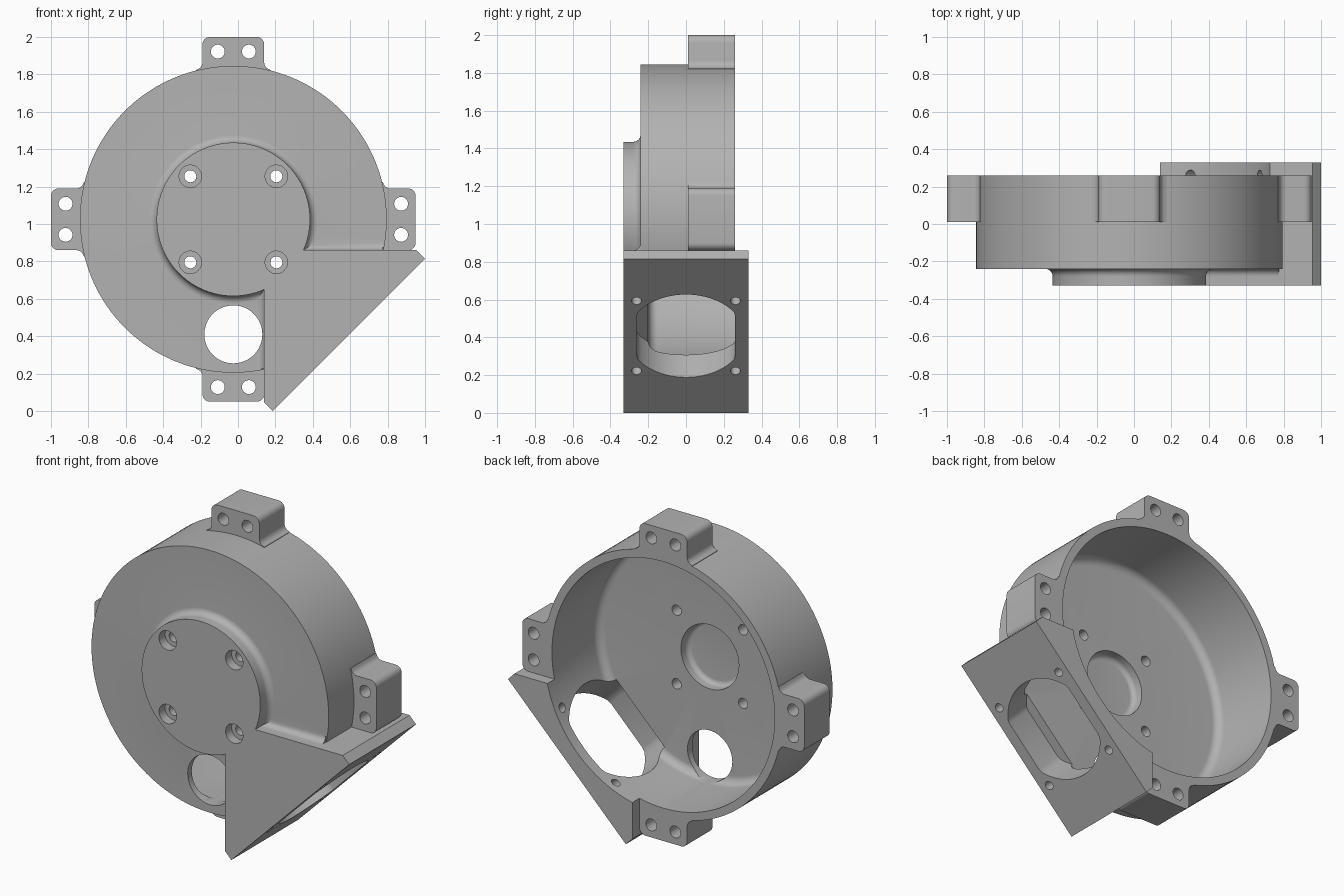
import bpy, bmesh
from math import pi, sin, cos, radians
from mathutils import Vector

if "Cube" in bpy.data.objects:
    bpy.data.objects.remove(bpy.data.objects["Cube"], do_unlink=True)

X, Y, Z = Vector((1, 0, 0)), Vector((0, 1, 0)), Vector((0, 0, 1))
AXIS = Vector((-0.025, 0, 1.025))        # axis of the round housing
OUT = (X - Z).normalized()               # direction the outlet faces
ALONG = (X + Z).normalized()             # direction along the outlet face
FACE = 0.873                             # outlet face distance from the axis

grey = bpy.data.materials.new("plain grey")
grey.use_nodes = True
grey.diffuse_color = (0.45, 0.45, 0.45, 1)
grey.node_tree.nodes["Principled BSDF"].inputs["Base Color"].default_value = (0.45, 0.45, 0.45, 1)


def arc(cx, cy, r, start, end, n=8):
    angles = [radians(start + (end - start) * i / n) for i in range(n + 1)]
    return [(cx + r * cos(a), cy + r * sin(a)) for a in angles]


def circle(cx, cy, r, n=40):
    return arc(cx, cy, r, 0, 360, n)[:-1]


def finish(name, bm):
    bmesh.ops.remove_doubles(bm, verts=bm.verts, dist=1e-5)
    bmesh.ops.recalc_face_normals(bm, faces=bm.faces)
    mesh = bpy.data.meshes.new(name)
    bm.to_mesh(mesh)
    bm.free()
    mesh.materials.append(grey)
    obj = bpy.data.objects.new(name, mesh)
    bpy.context.collection.objects.link(obj)
    return obj


def prism(name, pts, lo, hi, origin=Vector(), u=X, v=Z, w=Y):
    """Outline in the u-v plane, extruded along w."""
    bm = bmesh.new()
    ends = [[bm.verts.new(origin + u * a + v * b + w * d) for a, b in pts] for d in (lo, hi)]
    for ring in ends:
        bm.faces.new(ring)
    for i in range(len(pts)):
        j = (i + 1) % len(pts)
        bm.faces.new((ends[0][i], ends[0][j], ends[1][j], ends[1][i]))
    return finish(name, bm)


def lathe(name, profile, steps=144):
    """Profile of (radius, y) turned about the housing axis."""
    bm = bmesh.new()
    verts = [bm.verts.new(AXIS + X * r + Y * y) for r, y in profile]
    edges = [bm.edges.new(pair) for pair in zip(verts, verts[1:])]
    bmesh.ops.spin(bm, geom=verts + edges, cent=AXIS, axis=Y, angle=2 * pi,
                   steps=steps, use_merge=True)
    return finish(name, bm)


def combine(target, tool, operation):
    mod = target.modifiers.new("join", 'BOOLEAN')
    mod.operation, mod.object, mod.solver = operation, tool, 'EXACT'
    bpy.context.view_layer.objects.active = target
    bpy.ops.object.modifier_apply(modifier=mod.name)
    bpy.data.objects.remove(tool, do_unlink=True)


# Round drum with raised front boss
housing = lathe("fan_housing", [(0, -0.33), (0.41, -0.33)] + arc(0.45, -0.28, 0.04, 180, 90)
                + [(0.82, -0.24), (0.82, 0.26), (0, 0.26)])

# Outlet block with diagonal face
adds = [prism("outlet_block", [(0.14, 0.86), (0.14, 0.045), (0.185, 0), (1, 0.815), (0.955, 0.86)],
              -0.33, 0.33)]

# Fillets where the block meets the drum front
fillet = [(-0.02, -0.22), (-0.02, -0.28)] + arc(0.04, -0.28, 0.04, 180, 90) + [(0.04, -0.22)]
adds.append(prism("upper_fillet", fillet, 0.34, 0.775, Z * 0.86, Z, Y, X))
adds.append(prism("side_fillet", fillet, 0.225, 0.67, X * 0.14, -X, Y, Z))

# Four mounting tabs
half = [(0.2, 0.75), (0.2, 0.798)] + arc(0.205, 0.84, 0.04, 255, 180, 6) + arc(0.125, 0.935, 0.04, 0, 90, 6)
tab = half + [(-a, b) for a, b in reversed(half)]
for radial in (X, -X, Z, -Z):
    side = Z if radial.x else X
    adds.append(prism("mounting_tab", tab, 0.01, 0.26, AXIS, side, radial, Y))
for part in adds:
    combine(housing, part, 'UNION')

# Cavity open at the back, with a shallow centre pocket
cuts = [lathe("cavity", [(0, -0.27)] + arc(0.17, -0.24, 0.03, -90, 0)
              + [(0.2, -0.2)] + arc(0.72, -0.15, 0.05, -90, 0) + [(0.77, 0.4), (0, 0.4)])]

# Front cable opening
cuts.append(prism("front_opening", circle(0, -0.615, 0.155, 64), -0.4, 0.1, AXIS))

# Counterbored boss holes
for a in (-0.23, 0.23):
    for b in (-0.23, 0.23):
        cuts.append(prism("boss_hole", circle(a, b, 0.032), -0.4, 0, AXIS))
        cuts.append(prism("boss_counterbore", circle(a, b, 0.06), -0.4, -0.27, AXIS))

# Tab holes
for radial in (X, -X, Z, -Z):
    side = Z if radial.x else X
    for a in (-0.083, 0.083):
        cuts.append(prism("tab_hole", circle(a, 0.897, 0.037), -0.1, 0.4, AXIS, side, radial, Y))

# Outlet opening with flattened sides, and its screw holes
opening = [(max(-0.26, min(0.26, a)), b) for a, b in circle(0, 0, 0.31, 72)]
opening = [p for i, p in enumerate(opening)
           if abs(p[0]) < 0.26 or abs(opening[i - 1][0]) < 0.26
           or abs(opening[(i + 1) % len(opening)][0]) < 0.26]
cuts.append(prism("outlet_opening", opening, 0.68, 0.95, AXIS, Y, ALONG, OUT))
for a in (-0.262, 0.262):
    for b in (-0.262, 0.262):
        cuts.append(prism("outlet_screw_hole", circle(a, b, 0.026, 24),
                          FACE - 0.19, 0.95, AXIS, Y, ALONG, OUT))
for tool in cuts:
    combine(housing, tool, 'DIFFERENCE')

# Centre on the ground and shade
bpy.ops.object.select_all(action='DESELECT')
housing.select_set(True)
bpy.context.view_layer.objects.active = housing
bpy.ops.object.shade_smooth_by_angle(angle=radians(30))
